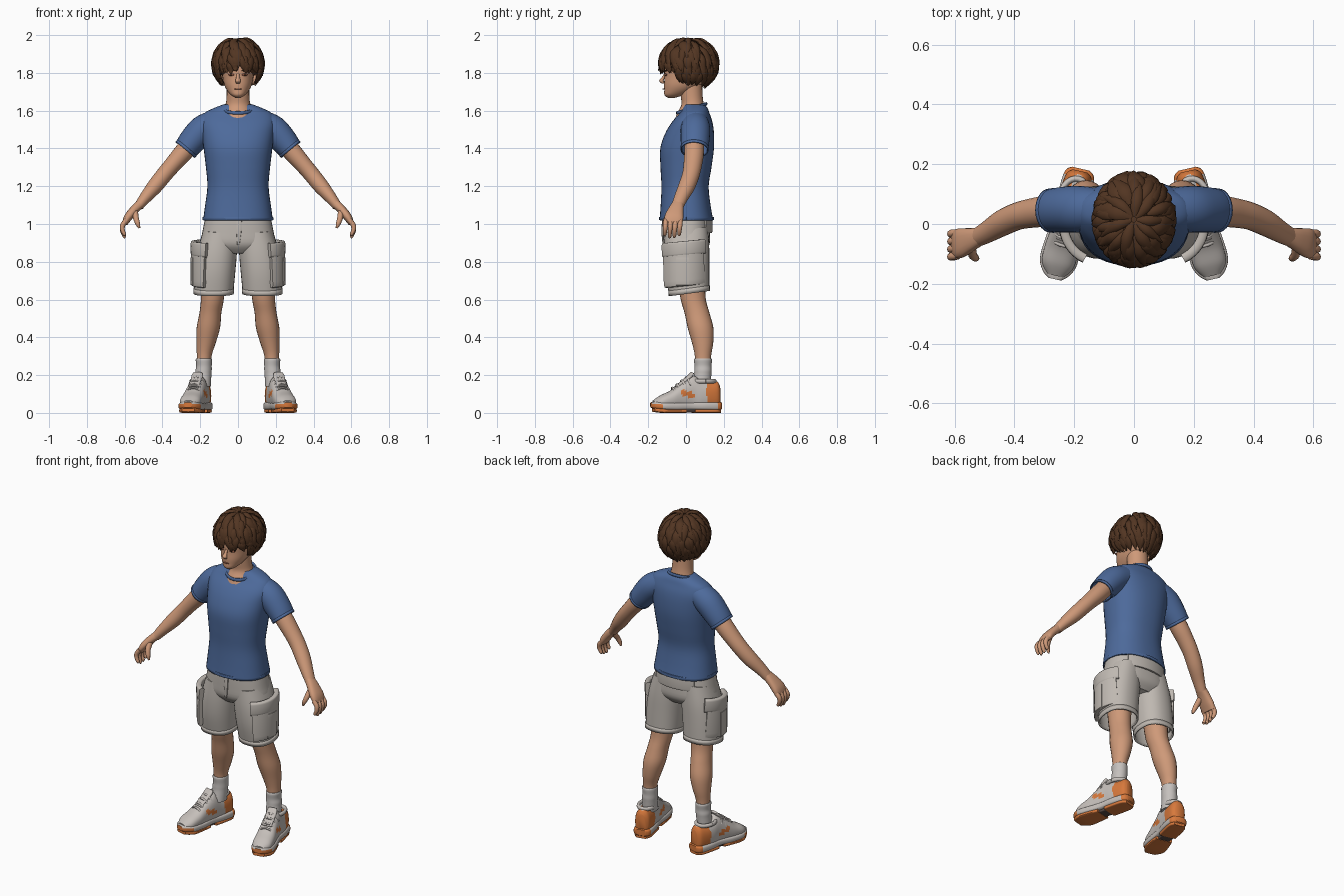
import bpy, bmesh, math, random
from mathutils import Vector, Matrix

random.seed(4)
X, Y, Z = Vector((1, 0, 0)), Vector((0, 1, 0)), Vector((0, 0, 1))


def material(name, r, g, b):
    m = bpy.data.materials.new(name)
    m.diffuse_color = (r, g, b, 1)
    return m


SKIN = material("skin", 0.62, 0.32, 0.19)
HAIR = material("brown_hair", 0.085, 0.036, 0.016)
BLUE = material("blue_cotton", 0.075, 0.145, 0.33)
KHAKI = material("stone_canvas", 0.52, 0.48, 0.44)
SOCK = material("sock_grey", 0.56, 0.53, 0.51)
SHOE = material("shoe_grey", 0.56, 0.52, 0.49)
ORANGE = material("orange_rubber", 0.68, 0.19, 0.045)
ROSE = material("rose_brown", 0.38, 0.13, 0.075)
DARK = material("dark_rubber", 0.10, 0.07, 0.06)


def smooth_rows(rows, steps):
    """Catmull-Rom interpolation of (x, y, z, half_a, half_b) sections."""
    out = []
    for i in range(len(rows) - 1):
        p = [rows[max(0, min(len(rows) - 1, i + k))] for k in (-1, 0, 1, 2)]
        for s in range(steps):
            t = s / steps
            out.append([0.5 * (2 * b + (c - a) * t + (2 * a - 5 * b + 4 * c - d) * t * t
                               + (3 * b - a - 3 * c + d) * t ** 3) for a, b, c, d in zip(*p)])
    return out + [list(rows[-1])]


def add_loft(bm, rows, axis=None, ref=Y, n=24, p=2.0, steps=4, caps=(True, True)):
    """Sweep superellipse sections; half_b runs along ref, half_a across it."""
    rows = smooth_rows(rows, steps)
    pts = [Vector(r[:3]) for r in rows]
    rings = []
    for i, r in enumerate(rows):
        t = Vector(axis) if axis else pts[min(i + 1, len(pts) - 1)] - pts[max(i - 1, 0)]
        t.normalize()
        v = (ref - t * ref.dot(t)).normalized()
        u = v.cross(t)
        ring = []
        for k in range(n):
            c, s = math.cos(math.tau * k / n), math.sin(math.tau * k / n)
            c = math.copysign(abs(c) ** (2 / p), c)
            s = math.copysign(abs(s) ** (2 / p), s)
            ring.append(bm.verts.new(pts[i] + u * c * max(r[3], .0005) + v * s * max(r[4], .0005)))
        rings.append(ring)
    for a, b in zip(rings, rings[1:]):
        for k in range(n):
            bm.faces.new((a[k], a[(k + 1) % n], b[(k + 1) % n], b[k]))
    for ring, cap in ((rings[0], caps[0]), (rings[-1], caps[1])):
        if cap:
            bm.faces.new(ring)


def finish(name, bm, mat, mirror=False, xf=None, thick=0, rule=None, mat2=None):
    bmesh.ops.recalc_face_normals(bm, faces=bm.faces)
    if rule:
        for f in bm.faces:
            f.material_index = int(rule(f.calc_center_median()))
    if xf:
        bm.transform(xf)
    me = bpy.data.meshes.new(name)
    bm.to_mesh(me)
    bm.free()
    me.materials.append(mat)
    if mat2:
        me.materials.append(mat2)
    ob = bpy.data.objects.new(name, me)
    bpy.context.collection.objects.link(ob)
    bpy.ops.object.select_all(action='DESELECT')
    ob.select_set(True)
    bpy.context.view_layer.objects.active = ob
    bpy.ops.object.shade_smooth_by_angle(angle=math.radians(45))
    if thick:
        mod = ob.modifiers.new("cloth", 'SOLIDIFY')
        mod.thickness, mod.offset = thick, -1
    if mirror:
        ob.modifiers.new("other_side", 'MIRROR')
    return ob


def loft(name, rows, mat, mirror=False, xf=None, thick=0, rule=None, mat2=None, **kw):
    bm = bmesh.new()
    add_loft(bm, rows, **kw)
    return finish(name, bm, mat, mirror, xf, thick, rule, mat2)


def band(name, cx, cy, z, rx, ry, a0, a1, a, b, mat, tilt=0, p=5, **kw):
    """Strip wrapped around an ellipse between two angles in degrees."""
    rows = []
    for i in range(25):
        t = math.radians(a0 + (a1 - a0) * i / 24)
        rows.append((cx + rx * math.cos(t), cy + ry * math.sin(t), z + tilt * math.sin(t), a, b))
    return loft(name, rows, mat, ref=Z, n=16, p=p, steps=1, **kw)


def ball(name, loc, size, mat, mirror=False, turn=0):
    bm = bmesh.new()
    bmesh.ops.create_uvsphere(bm, u_segments=16, v_segments=10, radius=1)
    m = Matrix.Translation(loc) @ Matrix.Rotation(turn, 4, 'Z') @ Matrix.Diagonal((*size, 1))
    return finish(name, bm, mat, mirror, m)


# Head, neck and face
loft("head", [(0, -.078, 1.668, .014, .018), (0, -.062, 1.683, .038, .052), (0, -.035, 1.71, .06, .08),
              (0, -.015, 1.74, .074, .101), (0, .005, 1.78, .082, .119), (0, .012, 1.82, .086, .127),
              (0, .02, 1.87, .088, .127), (0, .03, 1.92, .075, .1), (0, .03, 1.945, .03, .05)],
     SKIN, axis=Z, n=32, p=2.15)
loft("neck", [(0, .025, 1.55, .1, .085), (0, .03, 1.59, .082, .076), (0, .035, 1.63, .066, .06),
              (0, .03, 1.68, .06, .058), (0, .025, 1.76, .06, .06)], SKIN, axis=Z)
loft("nose", [(0, -.11, 1.797, .007, .006), (0, -.119, 1.778, .009, .008), (0, -.13, 1.758, .014, .012),
              (0, -.121, 1.744, .01, .008)], SKIN, axis=Z, n=12)
ball("ear", (.086, .012, 1.768), (.011, .024, .034), SKIN, True, .25)
ball("eye", (.036, -.107, 1.79), (.017, .005, .006), ROSE, True, .22)
ball("pupil", (.036, -.11, 1.79), (.006, .004, .0055), HAIR, True, .22)
ball("eyebrow", (.037, -.108, 1.812), (.02, .005, .004), HAIR, True, .22)
ball("mouth", (0, -.118, 1.715), (.02, .006, .0035), ROSE)

# Hair: scalp cap plus layered locks flowing out from the crown
ball("hair_cap", (0, .018, 1.857), (.115, .137, .115), HAIR)
bm = bmesh.new()
for start, count in ((4, 9), (22, 17), (42, 24), (62, 28), (82, 30), (100, 28)):
    for k in range(count):
        phi = math.tau * (k + random.uniform(-.3, .3)) / count
        front = max(0, -math.sin(phi))
        limit = 112 - 8 * random.random() if front > .55 else 142 + 8 * math.sin(phi)
        if start > limit - 22:
            continue
        end = min(limit, start + random.uniform(48, 66))
        swirl, flick = random.uniform(-.1, .42), random.uniform(1.05, 1.17)
        w = random.uniform(.017, .026)
        rows = []
        for t, lift, wide in ((0, .95, .6), (.35, 1.05, 1), (.7, 1.07, .75), (1, flick, .05)):
            th, ph = math.radians(start + (end - start) * t), phi + swirl * t
            d = Vector((math.sin(th) * math.cos(ph), math.sin(th) * math.sin(ph), math.cos(th)))
            rows.append((d.x * .125 * lift, .015 + d.y * .145 * lift, 1.848 + d.z * .131 * lift,
                         w * wide, .011 * wide))
        mid = Vector(rows[1][:3]) - Vector((0, .015, 1.848))
        add_loft(bm, rows, ref=mid.normalized(), n=8, steps=3)
finish("hair_locks", bm, HAIR)

# Shirt
loft("shirt_body", [(0, .002, 1.02, .185, .142), (0, -.002, 1.1, .174, .132), (0, -.005, 1.2, .162, .125),
                    (0, 0, 1.3, .17, .135), (0, .006, 1.4, .182, .142), (0, .019, 1.48, .192, .129),
                    (0, .033, 1.54, .198, .107), (0, .045, 1.585, .18, .08), (0, .048, 1.612, .132, .067),
                    (0, .045, 1.632, .08, .055)],
     BLUE, axis=Z, n=40, p=2.3, thick=.006, caps=(False, True))
loft("sleeve", [(.12, .05, 1.535, .07, .07), (.185, .05, 1.5, .076, .078), (.24, .048, 1.442, .072, .076),
                (.277, .045, 1.395, .064, .072)], BLUE, mirror=True, thick=.005, caps=(True, False), n=28)
loft("sleeve_hem", [(.27, .0455, 1.404, .067, .075), (.28, .045, 1.392, .066, .074)], BLUE, mirror=True,
     thick=.005, caps=(False, False), n=28, steps=2)
band("shirt_hem", 0, .002, 1.029, .182, .141, 0, 360, .005, .009, BLUE)
band("collar", 0, .03, 1.612, .085, .077, 0, 360, .006, .009, BLUE, tilt=.024, p=2.5)

# Arms and hands
loft("arm", [(.22, .045, 1.46, .05, .05), (.29, .043, 1.378, .05, .052), (.345, .036, 1.315, .045, .049),
             (.39, .026, 1.262, .043, .046), (.44, .004, 1.2, .041, .044), (.49, -.026, 1.14, .032, .037),
             (.525, -.045, 1.095, .025, .032)], SKIN, mirror=True)
loft("palm", [(.517, -.042, 1.107, .024, .03), (.55, -.053, 1.075, .023, .04), (.582, -.064, 1.035, .022, .05),
              (.6, -.067, 1.0, .014, .047)], SKIN, mirror=True, n=20, p=2.5)
bm = bmesh.new()
for i, length in enumerate((.066, .075, .078, .066)):
    y = -.03 - .0255 * i
    add_loft(bm, [(.59, y, 1.02, .013, .013), (.61, y - .002, .995, .0135, .0135),
                  (.612, y - .004, 1.01 - length * .6, .012, .012),
                  (.6, y - .006, 1.01 - length, .009, .009), (.597, y - .006, 1.006 - length, .004, .004)],
             n=10, steps=3)
add_loft(bm, [(.545, -.075, 1.065, .016, .018), (.54, -.103, 1.03, .015, .015), (.53, -.114, 1.0, .012, .012),
              (.522, -.115, .978, .005, .005)], n=10, steps=3)
finish("fingers", bm, SKIN, True)

# Shorts with hems, fly, back strip and cargo pockets
loft("shorts_seat", [(0, 0, 1.04, .172, .122), (0, .002, .96, .188, .124), (0, .004, .89, .195, .12),
                     (0, .006, .845, .12, .085)], KHAKI, axis=Z, n=36, p=2.4)
SLOPE = (0, -.13, 1)
loft("shorts_leg", [(.092, .002, .97, .09, .115), (.11, .003, .86, .105, .121), (.122, .007, .75, .108, .118),
                    (.129, .018, .635, .104, .107)], KHAKI, mirror=True, axis=SLOPE, n=32, p=2.3,
     thick=.008, caps=(True, False))
loft("shorts_hem", [(.128, .016, .66, .108, .111), (.129, .018, .632, .107, .11)], KHAKI, mirror=True,
     axis=SLOPE, n=32, p=2.3, thick=.008, steps=1, caps=(False, False))
band("back_strip", 0, .002, .988, .188, .13, 48, 132, .008, .036, KHAKI)
loft("fly", [(.006, -.122, 1.02, .014, .005), (.005, -.124, .96, .013, .006), (.002, -.118, .89, .006, .006)],
     KHAKI, axis=Z, n=12, p=4)
band("cargo_pocket", .12, -.002, .77, .115, .12, -62, 48, .014, .098, KHAKI, mirror=True, tilt=.012)
band("pocket_flap", .115, -.002, .872, .12, .124, -65, 51, .016, .038, KHAKI, mirror=True, tilt=.012)
band("pocket_pleat", .12, -.002, .75, .126, .132, -22, 8, .006, .075, KHAKI, mirror=True)

# Legs and socks
loft("leg", [(.13, .025, .75, .068, .075), (.135, .037, .61, .061, .067), (.146, .058, .53, .058, .066),
             (.157, .077, .45, .062, .068), (.169, .088, .37, .051, .056), (.179, .09, .3, .039, .043),
             (.181, .09, .22, .037, .042)], SKIN, mirror=True, axis=Z)
loft("sock", [(.181, .09, .289, .04, .044), (.181, .09, .28, .043, .048), (.18, .09, .25, .041, .045),
              (.182, .09, .225, .043, .046), (.183, .088, .2, .042, .046), (.186, .08, .14, .042, .05)],
     SOCK, mirror=True, axis=Z)

# Shoes: built straight along y, then toed outward
TOE_OUT = Matrix.Translation((.221, 0, 0)) @ Matrix.Rotation(math.radians(13), 4, 'Z')
SHOE_KW = dict(mirror=True, xf=TOE_OUT)


def upper_colour(c):
    heel = c.y > .095 + .25 * abs(c.z - .11) and c.z < .165
    stripe = -.035 < c.y < .04 and .085 < c.z + .25 * c.y < .115 and abs(c.x) > .03
    return heel or stripe


loft("shoe_upper", [(0, .182, .085, .026, .06), (0, .165, .09, .043, .078), (0, .12, .09, .05, .078),
                    (0, .075, .092, .051, .086), (-.002, .03, .1, .05, .098), (0, -.03, .085, .053, .074),
                    (.002, -.085, .068, .057, .05), (.003, -.14, .056, .054, .036),
                    (.002, -.178, .046, .03, .02)],
     SHOE, rule=upper_colour, mat2=ORANGE, axis=Y, ref=Z, n=40, p=2.3, steps=6, **SHOE_KW)
loft("midsole", [(0, .19, .037, .03, .018), (0, .17, .035, .05, .024), (0, .1, .036, .056, .024),
                 (0, .02, .036, .052, .022), (.002, -.06, .034, .061, .022), (.003, -.13, .036, .063, .022),
                 (.003, -.17, .04, .045, .02), (.002, -.19, .042, .022, .014)],
     SHOE, rule=lambda c: c.y < -.135 and c.z < .046 or c.y > .165, mat2=ORANGE,
     axis=Y, ref=Z, n=32, p=3.5, steps=6, **SHOE_KW)
loft("heel_tread", [(0, .184, .01, .032, .01), (0, .15, .01, .05, .01), (0, .04, .01, .051, .01)], ORANGE,
     axis=Y, ref=Z, p=5, **SHOE_KW)
loft("toe_tread", [(0, -.005, .01, .05, .01), (.002, -.06, .01, .058, .01), (.003, -.13, .011, .06, .011),
                   (.002, -.178, .018, .035, .012)], ORANGE, axis=Y, ref=Z, p=5, **SHOE_KW)
loft("sole_arch", [(0, .16, .012, .03, .011), (0, .0, .012, .035, .01), (.002, -.14, .012, .038, .011)], DARK,
     axis=Y, ref=Z, p=5, **SHOE_KW)
loft("tongue", [(0, -.055, .135, .026, .008), (0, -.015, .165, .028, .009), (0, .022, .196, .03, .01),
                (0, .034, .212, .024, .007)], SHOE, ref=Z, p=3, **SHOE_KW)
bm = bmesh.new()
for y, z in ((.005, .181), (-.02, .164), (-.045, .144), (-.07, .126)):
    add_loft(bm, [(-.042, y + .012, z - .035, .006, .006), (-.025, y, z - .002, .006, .006),
                  (.0, y - .004, z + .007, .006, .006), (.025, y, z - .002, .006, .006),
                  (.042, y + .012, z - .035, .006, .006)], n=8, steps=3)
finish("laces", bm, SHOE, **SHOE_KW)
band("ankle_padding", 0, .095, .168, .046, .06, 0, 360, .01, .012, SHOE, p=2, **SHOE_KW)
